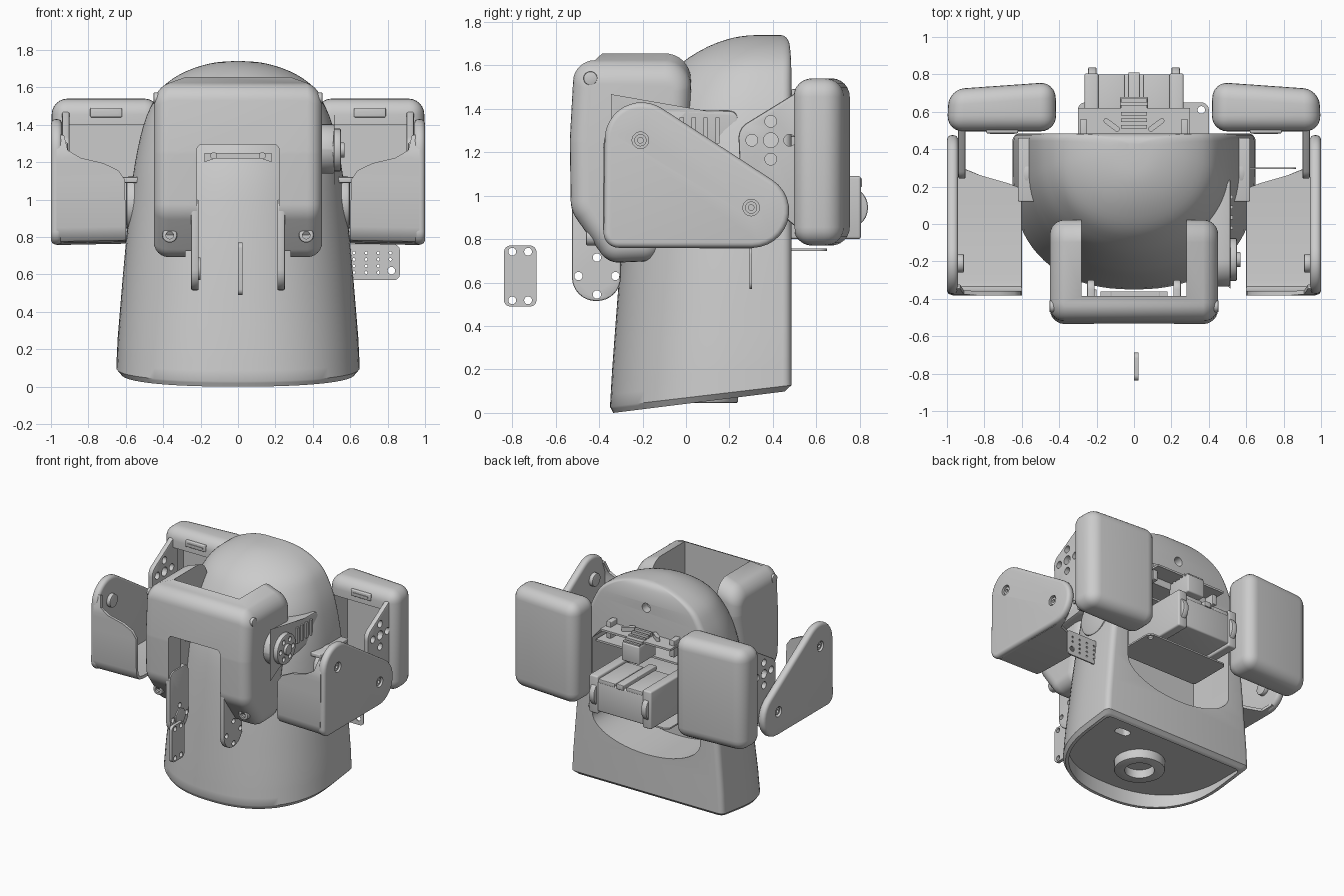
import bpy, bmesh, math
from mathutils import Vector

if "Cube" in bpy.data.objects:
    bpy.data.objects.remove(bpy.data.objects["Cube"])

AX = {'X': lambda a, b, c: (c, a, b), 'Y': lambda a, b, c: (a, c, b), 'Z': lambda a, b, c: (a, b, c)}

def finish(name, bm):
    bmesh.ops.recalc_face_normals(bm, faces=bm.faces)
    me = bpy.data.meshes.new(name)
    bm.to_mesh(me)
    bm.free()
    ob = bpy.data.objects.new(name, me)
    bpy.context.scene.collection.objects.link(ob)
    return ob

def bake(ob):
    dg = bpy.context.evaluated_depsgraph_get()
    me = bpy.data.meshes.new_from_object(ob.evaluated_get(dg))
    ob.modifiers.clear()
    ob.data = me

def bevel(ob, w, seg=4):
    m = ob.modifiers.new('bevel', 'BEVEL')
    m.width, m.segments, m.limit_method = w, seg, 'ANGLE'
    m.angle_limit, m.use_clamp_overlap = math.radians(50), False
    bake(ob)
    return ob

def cut(ob, *cutters):
    for c in cutters:
        m = ob.modifiers.new('cut', 'BOOLEAN')
        m.operation, m.object, m.solver = 'DIFFERENCE', c, 'EXACT'
        c.hide_render = True
    bake(ob)
    for c in cutters:
        bpy.data.objects.remove(c)
    return ob

def prism(name, pts, axis, lo, hi, bev=0, seg=4):
    bm = bmesh.new()
    a = [bm.verts.new(AX[axis](p[0], p[1], lo)) for p in pts]
    b = [bm.verts.new(AX[axis](p[0], p[1], hi)) for p in pts]
    bm.faces.new(a)
    bm.faces.new(b)
    for i in range(len(pts)):
        j = (i + 1) % len(pts)
        bm.faces.new((a[i], a[j], b[j], b[i]))
    ob = finish(name, bm)
    return bevel(ob, bev, seg) if bev else ob

def box(name, x, y, z, bev=0):
    return prism(name, [(x[0], y[0]), (x[1], y[0]), (x[1], y[1]), (x[0], y[1])], 'Z', z[0], z[1], bev, 3)

def circle(a, b, r, n=28):
    return [(a + r * math.cos(2 * math.pi * i / n), b + r * math.sin(2 * math.pi * i / n)) for i in range(n)]

def cyl(name, axis, a, b, r, lo, hi, bev=0):
    return prism(name, circle(a, b, r), axis, lo, hi, bev, 2)

def fillet(corners, n=8):
    # corners are (a, b, radius); returns the outline with true arcs
    out = []
    for i, (a, b, r) in enumerate(corners):
        p = Vector((a, b))
        u = (Vector(corners[i - 1][:2]) - p).normalized()
        v = (Vector(corners[(i + 1) % len(corners)][:2]) - p).normalized()
        h = u.angle(v) / 2
        c = p + (u + v).normalized() * r / math.sin(h)
        s, e = p + u * r / math.tan(h) - c, p + v * r / math.tan(h) - c
        a0 = math.atan2(s.y, s.x)
        d = (math.atan2(e.y, e.x) - a0 + math.pi) % (2 * math.pi) - math.pi
        out += [(c.x + r * math.cos(a0 + d * k / n), c.y + r * math.sin(a0 + d * k / n)) for k in range(n + 1)]
    return out

def d_ring(w, f, back=0.485, power=1.0, n=40):
    # D section: elliptical front, flat back with small round corners
    yc, r = f + 0.72 * (back - f), min(0.04, 0.3 * w, 0.2 * (back - f))
    half = [math.pi * (1 + i / n) for i in range(n + 1)]
    pts = [(w * math.copysign(abs(math.cos(t)) ** power, math.cos(t)),
            yc - (yc - f) * max(0, -math.sin(t)) ** power) for t in half]
    arc = [math.pi / 2 * k / 4 for k in range(5)]
    pts += [(w - r + r * math.cos(t), back - r + r * math.sin(t)) for t in arc]
    pts += [(-w + r - r * math.sin(t), back - r + r * math.cos(t)) for t in arc]
    return pts

# Body shell: lofted D sections (z, half width, front y, back y), slanted bottom
levels = [(0.0, .625, -.335, .455), (.03, .65, -.35, .485), (.2, .643, -.34, .485), (.6, .615, -.31, .485),
          (1.0, .575, -.27, .485), (1.2, .55, -.23, .485), (1.4, .505, -.165, .485), (1.53, .45, -.09, .485),
          (1.61, .395, -.02, .484), (1.67, .31, .07, .48), (1.71, .215, .16, .473), (1.733, .12, .25, .455),
          (1.74, .03, .34, .43)]
fine = []
for i in range(len(levels) - 1):
    p0, p1, p2, p3 = [Vector(levels[max(0, min(len(levels) - 1, i + k))]) for k in (-1, 0, 1, 2)]
    for t in (0, 1 / 3, 2 / 3):
        smooth = (p1 + (p2 - p0) * t / 2 + (2 * p0 - 5 * p1 + 4 * p2 - p3) * t * t / 2
                  + (3 * p1 - p0 - 3 * p2 + p3) * t ** 3 / 2)
        fine.append(smooth if i > 2 else p1.lerp(p2, t))
fine.append(Vector(levels[-1]))
bm = bmesh.new()
rings = []
for z, w, f, back in fine:
    lift, power = 0.125 * max(0, 1 - z / 0.6), 0.86 + 0.14 * min(1, z / 1.2)
    rings.append([bm.verts.new((x, y, z + lift * (y + .335))) for x, y in d_ring(w, f, back, power)])
for a, b in zip(rings, rings[1:]):
    for i in range(len(a)):
        j = (i + 1) % len(a)
        bm.faces.new((a[i], a[j], b[j], b[i]))
bm.faces.new(rings[0])
bm.faces.new(rings[-1])
body = finish('body_shell', bm)
opening = [(.46 * math.cos(t), .62 + .2 * math.sin(t)) for t in [math.pi * (1 + i / 24) for i in range(25)]]
opening += [(.46, 1.2), (.38, 1.29), (-.38, 1.29), (-.46, 1.2)]
cut(body, prism('base_pocket', d_ring(.6, -.315, .44, .86), 'Z', -.2, .115),
    prism('back_opening', opening, 'Y', .1, .7),
    cyl('camera_hole', 'Y', 0, 1.55, .035, .42, .6),
    prism('base_slot', fillet([(.3, .27, .03), (.42, .27, .03), (.42, .34, .03), (.3, .34, .03)]), 'Z', .05, .2))

# Base ring
cut(cyl('base_ring', 'Z', 0, .06, .18, .045, .13, .01), cyl('c', 'Z', 0, .06, .105, -.1, .11))

# Front vest with cheeks and notch
vest = prism('front_vest', fillet([(-.515, 1.655, .1), (.025, 1.655, .12), (.02, 1.4, .2), (-.12, .70, .09),
                                   (-.36, .69, .1), (-.53, .93, .15), (-.535, 1.25, .3)]), 'X', -.45, .45, .08, 6)
cut(vest, box('c', (-.28, .28), (-.385, .5), (.4, 2)),
    prism('c', fillet([(-.22, .3, .01), (.22, .3, .01), (.22, 1.295, .03), (-.22, 1.295, .03)]), 'Y', -.8, -.2))
for v in vest.data.vertices:  # top falls away toward the sides
    if v.co.z > 1.4:
        v.co.z -= .35 * max(0, abs(v.co.x) - .28) * min(1, (v.co.z - 1.4) / .15)
prism('notch_bar', [(-.18, 1.25), (-.18, 1.2), (-.12, 1.22), (.12, 1.22), (.18, 1.2), (.18, 1.25)], 'Y', -.39, -.36)
for s in (1, -1):
    cut(cyl('vest_screw', 'Y', s * .365, .81, .04, -.46, -.36, .008), cyl('c', 'Y', s * .365, .81, .02, -.6, -.445))
    cyl('vest_side_screw', 'X', -.44, 1.54, .032, s * .40, s * .452, .006)
    cyl('notch_screw', 'Y', s * .13, 1.235, .018, -.40, -.36)

    # Hanging hip links inside the notch
    link = prism('hip_link', fillet([(-.525, .515, .11), (-.3, .515, .11), (-.3, 1.0, .05), (-.525, 1.0, .05)]),
                 'X', s * .21, s * .25, .008, 2)
    cut(link, *[cyl('c', 'X', -.41 + dy, .63 + dz, .019, s * .1, s * .4)
                for dy, dz in ((.085, 0), (-.085, 0), (0, .085), (0, -.085))])
cyl('hip_horn', 'X', -.41, .63, .06, -.212, -.2, .004)

# Loose link plate in front
tab = prism('front_tab', fillet([(-.838, .49, .03), (-.688, .49, .03), (-.688, .77, .03), (-.838, .77, .03)]), 'X', 0, .024)
cut(tab, *[cyl('c', 'X', y, z, .018, -.1, .1) for y in (-.8, -.727) for z in (.518, .742)])

def arm_wall(s):
    path = [(-.335, 1.34, .93), (-.365, 1.26, .91), (-.37, 1.22, .84), (-.37, 1.19, .72), (-.37, 1.15, .64),
            (-.37, 1.1, .605), (-.372, .85, .6), (-.362, .81, .6), (-.34, .785, .6), (-.30, .777, .6),
            (.1, .768, .6), (.19, .768, .6), (.22, .768, .68), (.26, .768, .82), (.3, .768, .92), (.38, .79, .94)]
    bm = bmesh.new()
    rows = [(bm.verts.new((s * .97, y, z)), bm.verts.new((s * x, y, z + .02 * (.97 - x)))) for y, z, x in path]
    for a, b in zip(rows, rows[1:]):
        bm.faces.new((a[0], a[1], b[1], b[0]))
    ob = finish('arm_wall', bm)
    m = ob.modifiers.new('thick', 'SOLIDIFY')
    m.thickness, m.offset = .022, 0
    bake(ob)

arm_outline = fillet([(-.38, .76, .07), (.88, .76, .17), (-.37, 1.57, .17)], 12)
pivots = ((-.21, 1.255), (.3, .945))
for s in (1, -1):
    # Arm cover: outer plate, wrapped wall, screw bosses
    plate = prism('arm_plate', arm_outline, 'X', s * .94, s * 1.0, .025, 4)
    cut(plate, *[cyl('c', 'X', y, z, .038, s * .97, s * 1.1) for y, z in pivots])
    arm_wall(s)
    for y, z in pivots:
        cyl('arm_boss', 'X', y, z, .05, s * .91, s * .945, .006)
        cut(cyl('arm_screw', 'X', y, z, .028, s * .95, s * .99), cyl('c', 'X', y, z, .013, s * .97, s * 1.1))

    # Shoulder pod: hollow, open to the front
    pod = prism('shoulder_pod', [(s * .415, .495), (s * 1.0, .495), (s * .99, .72), (s * .42, .76)], 'Z', .77, 1.54, .085, 6)
    cut(pod, box('c', (s * .46, s * .94), (.4, .68), (.83, 1.40)))
    box('pod_latch', (s * .62, s * .79), (.485, .52), (1.44, 1.49), .006)
    box('pod_latch_slit', (s * .64, s * .77), (.48, .50), (1.46, 1.47))
    lobe = prism('pod_flange', fillet([(.56, 1.50, .02), (.50, 1.47, .06), (.24, 1.31, .08), (.25, 1.08, .09),
                                       (.50, .86, .05), (.56, .84, .02)]), 'X', s * .90, s * .94, .01, 2)
    cut(lobe, *[cyl('c', 'X', .39 + dy, 1.255 + dz, r, s * .8, s * 1.1) for dy, dz, r in
                ((0, 0, .034), (.087, 0, .027), (-.087, 0, .027), (0, .087, .027), (0, -.087, .027))])

    # Shoulder joint disc on the body side
    cyl('shoulder_disc', 'X', .27, .98, .145, s * .5, s * .6, .02)
    box('shoulder_mount', (s * .5, s * .62), (.12, .46), (1.09, 1.12), .006)

# Exposed servo horn and bracket on the right
prism('servo_base', fillet([(-.335, 1.12, .14), (.0, 1.16, .06), (.24, 1.22, .04), (.24, 1.39, .04),
                            (.0, 1.395, .06), (-.335, 1.41, .14)]), 'X', .40, .515, .01, 2)
ring = cyl('servo_horn_face', 'X', -.19, 1.265, .115, .50, .55, .008)
cut(ring, *[cyl('c', 'X', -.19 + .075 * math.cos(k * math.pi / 3), 1.265 + .075 * math.sin(k * math.pi / 3),
                .018, .53, .7) for k in range(6)])
cyl('servo_horn_hub', 'X', -.19, 1.265, .04, .54, .57, .005)
for k in range(4):
    box('bracket_rib', (.51, .53), (-.03 + .055 * k, -.01 + .055 * k), (1.24, 1.36))

# Side circuit plate with hole grid
pcb = prism('side_board', fillet([(.56, .57, .02), (.865, .57, .03), (.865, .76, .03), (.56, .76, .02)]), 'Y', .293, .303)
cut(pcb, cyl('c', 'Y', .82, .62, .02, .2, .4),
    *[prism('c', circle(.62 + .065 * i, .61 + .035 * j, .008, 8), 'Y', .2, .4) for i in range(4) for j in range(4)
      if i < 3 or j > 1])

# Back mechanism: servo block, side wheels, boards
box('back_servo', (-.2, .2), (.2, .8), (.82, 1.05), .012)
box('servo_spine', (-.03, .03), (.4, .81), (1.04, 1.08), .005)
for s in (1, -1):
    box('servo_frame', (s * .19, s * .265), (.25, .805), (.8, 1.09), .012)
    cyl('servo_wheel', 'X', .738, .945, .1, s * .2, s * .245, .008)
    box('servo_lid', (s * .05, s * .19), (.45, .8), (1.04, 1.07), .005)
    box('board_post', (s * .25, s * .29), (.45, .56), (1.27, 1.40), .005)
    prism('board_arm', fillet([(s * .09, .49, .01), (s * .17, .55, .015), (s * .15, .57, .015), (s * .07, .51, .01)]),
          'Z', 1.36, 1.39)
box('upper_board', (-.3, .3), (.42, .62), (1.345, 1.36))
box('lens_block', (-.075, .075), (.47, .68), (1.2, 1.34), .01)
for k in range(5):
    box('lens_fin', (-.07, .07), (.51 + .035 * k, .53 + .035 * k), (1.33, 1.39 - .01 * k))
lower = prism('lower_board', fillet([(-.3, .3, .02), (.40, .3, .02), (.40, .65, .04), (-.3, .65, .04)]), 'Z', .745, .757)
cut(lower, cyl('c', 'Z', .36, .61, .02, .6, .9))
box('inner_board', (-.44, .44), (.2, .47), (1.17, 1.185))
for x in (-.2, .02, .2):
    box('board_chip', (x, x + .09), (.33, .44), (.755, .80), .005)

# Smooth shading with crisp edges
bpy.ops.object.select_all(action='SELECT')
bpy.context.view_layer.objects.active = body
bpy.ops.object.shade_smooth_by_angle(angle=math.radians(35))
